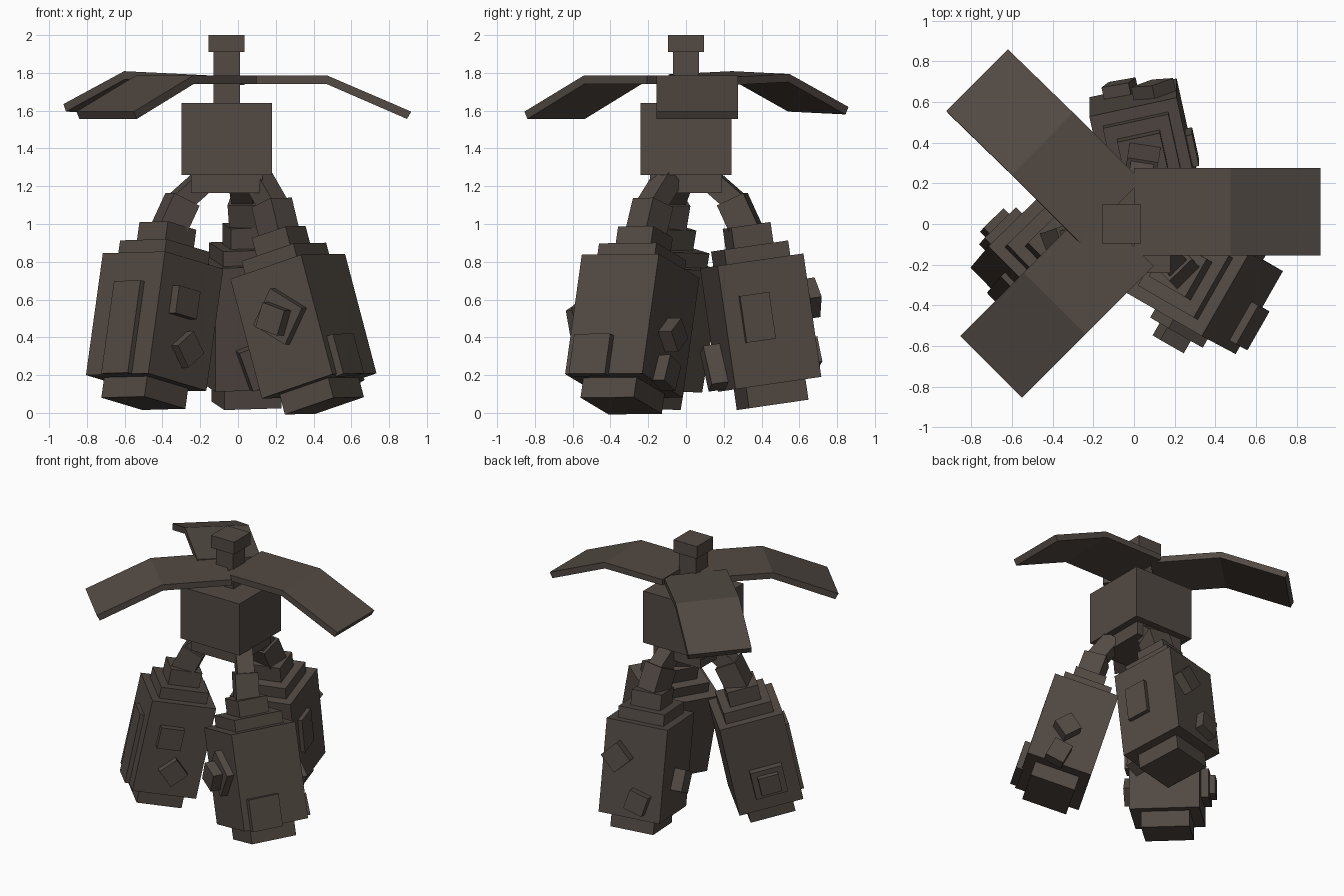
import bpy, bmesh
from math import radians
from mathutils import Vector, Matrix

if "Cube" in bpy.data.objects:
    bpy.data.objects.remove(bpy.data.objects["Cube"])

bark = bpy.data.materials.new("dark_bark")
bark.diffuse_color = (0.084, 0.067, 0.056, 1)
bark.use_nodes = True
bark.node_tree.nodes["Principled BSDF"].inputs["Base Color"].default_value = bark.diffuse_color


def finish(name, bm, matrix=Matrix()):
    bmesh.ops.recalc_face_normals(bm, faces=bm.faces)
    me = bpy.data.meshes.new(name)
    bm.to_mesh(me)
    bm.free()
    me.materials.append(bark)
    ob = bpy.data.objects.new(name, me)
    ob.matrix_world = matrix
    bpy.context.collection.objects.link(ob)
    return ob


def box(name, center, size, frame=Matrix()):
    bm = bmesh.new()
    bmesh.ops.create_cube(bm, size=1)
    bmesh.ops.scale(bm, vec=size, verts=bm.verts)
    return finish(name, bm, frame @ Matrix.Translation(center))


def beam(name, a, b, width, side):
    """Square bar from a to b, one side aligned with a horizontal direction."""
    a, b = Vector(a), Vector(b)
    z = (b - a).normalized()
    x = (side - z * side.dot(z)).normalized()
    y = z.cross(x)
    rot = Matrix((x, y, z)).transposed().to_4x4()
    box(name, (0, 0, 0), (width, width, (b - a).length),
        Matrix.Translation((a + b) / 2) @ rot)


# Central trunk
box("core", (-0.06, 0, 1.45), (0.48, 0.48, 0.38))
box("core_base", (-0.06, 0, 1.215), (0.38, 0.38, 0.10))
box("neck", (-0.06, 0, 1.775), (0.14, 0.14, 0.29))
box("head", (-0.06, 0, 1.955), (0.19, 0.19, 0.09))

# Three drooping blades
PROFILE = [(0, 0), (0.475, 0), (0.917, -0.19),
           (0.895, -0.229), (0.467, -0.043), (0, -0.043)]


def blade(name, origin, yaw, pitch=0, roll=0, half=0.215):
    bm = bmesh.new()
    rings = [[bm.verts.new((r, s * half, z)) for r, z in PROFILE] for s in (-1, 1)]
    n = len(PROFILE)
    for i in range(n):
        j = (i + 1) % n
        bm.faces.new((rings[0][i], rings[0][j], rings[1][j], rings[1][i]))
    for ring in rings:
        bm.faces.new((ring[0], ring[1], ring[4], ring[5]))
        bm.faces.new((ring[1], ring[2], ring[3], ring[4]))
    m = (Matrix.Translation(origin) @ Matrix.Rotation(radians(yaw), 4, 'Z')
         @ Matrix.Rotation(-pitch, 4, 'Y') @ Matrix.Rotation(roll, 4, 'X'))
    finish(name, bm, m)


blade("blade_right", (0, 0.06, 1.785), 0)
blade("blade_back", (-0.115, 0.06, 1.785), 135, 0.035, 0.035)
blade("blade_front", (-0.055, -0.055, 1.785), 225)


# Hanging pods
W, H = 0.47, 0.66


def pod(name, corner, edge, down, arm_end, depth, nubs):
    up = -Vector(down).normalized()
    x = Vector(edge)
    x = (x - up * x.dot(up)).normalized()
    y = up.cross(x)
    base = Vector(corner) + x * W / 2 + y * depth / 2
    frame = Matrix.Translation(base) @ Matrix((x, y, up)).transposed().to_4x4()
    box(name + "_body", (0, 0, H / 2), (W, depth, H), frame)
    box(name + "_foot", (0, 0, -0.05), (0.325, 0.31, 0.12), frame)
    box(name + "_shoulder", (0, 0, H + 0.035), (0.35, 0.33, 0.09), frame)
    box(name + "_collar", (0, 0, H + 0.12), (0.215, 0.215, 0.14), frame)
    # bent arm up to the core
    start, end = base + up * (H + 0.15), Vector(arm_end)
    out = Vector((start.x - end.x, start.y - end.y, 0)).normalized()
    mid = (start + up * 0.04 + end) / 2 + out * 0.03 + Vector((0, 0, 0.01))
    side = Vector((-out.y, out.x, 0))
    beam(name + "_lower_arm", start, mid, 0.155, side)
    beam(name + "_upper_arm", mid - (end - mid) * 0.2, end, 0.115, side)
    # plates and knobs: face, across, height, width, tall, thickness, spin
    for i, (k, u, h, w, t, d, spin) in enumerate(nubs):
        reach = W / 2 if k % 2 else depth / 2
        m = (frame @ Matrix.Rotation(radians(90 * k), 4, 'Z')
             @ Matrix.Translation((u, -reach - d / 2 + 0.005, h))
             @ Matrix.Rotation(radians(spin), 4, 'Y'))
        box(f"{name}_knob_{i + 1}", (0, 0, 0), (w, d + 0.01, t), m)


pod("left_pod", (-0.805, -0.215, 0.20), (0.345, -0.35, 0.01), (-0.09, -0.107, -0.65),
    (-0.16, -0.03, 1.25), 0.44, [
        (0, 0.01, 0.25, 0.20, 0.50, 0.03, 0),
        (1, -0.05, 0.42, 0.16, 0.15, 0.05, 0),
        (1, 0.02, 0.18, 0.14, 0.14, 0.05, 45),
        (3, 0.02, 0.21, 0.22, 0.20, 0.05, 0),
        (3, 0.02, 0.21, 0.14, 0.13, 0.09, 0)])

pod("right_pod", (0.50, -0.64, 0.205), (0.23, 0.40, 0), (0.17, -0.09, -0.645),
    (0.10, -0.09, 1.25), 0.45, [
        (0, -0.08, 0.10, 0.22, 0.22, 0.04, 0),
        (3, 0.02, 0.38, 0.22, 0.22, 0.05, 45),
        (3, 0.01, 0.37, 0.14, 0.14, 0.12, 35),
        (1, -0.03, 0.27, 0.13, 0.13, 0.08, 40),
        (1, -0.03, 0.06, 0.13, 0.15, 0.07, 10)])

pod("back_pod", (0.31, 0.262, 0.125), (-0.10, 0.455, 0.06), (0, 0.095, -0.655),
    (0.01, 0.11, 1.25), 0.44, [
        (0, -0.065, 0.36, 0.16, 0.25, 0.03, 0),
        (1, -0.11, 0.42, 0.15, 0.15, 0.065, 45),
        (1, 0.06, 0.13, 0.14, 0.14, 0.06, 15),
        (2, 0.00, 0.25, 0.13, 0.15, 0.08, 20),
        (3, -0.02, 0.13, 0.11, 0.22, 0.09, -20)])
